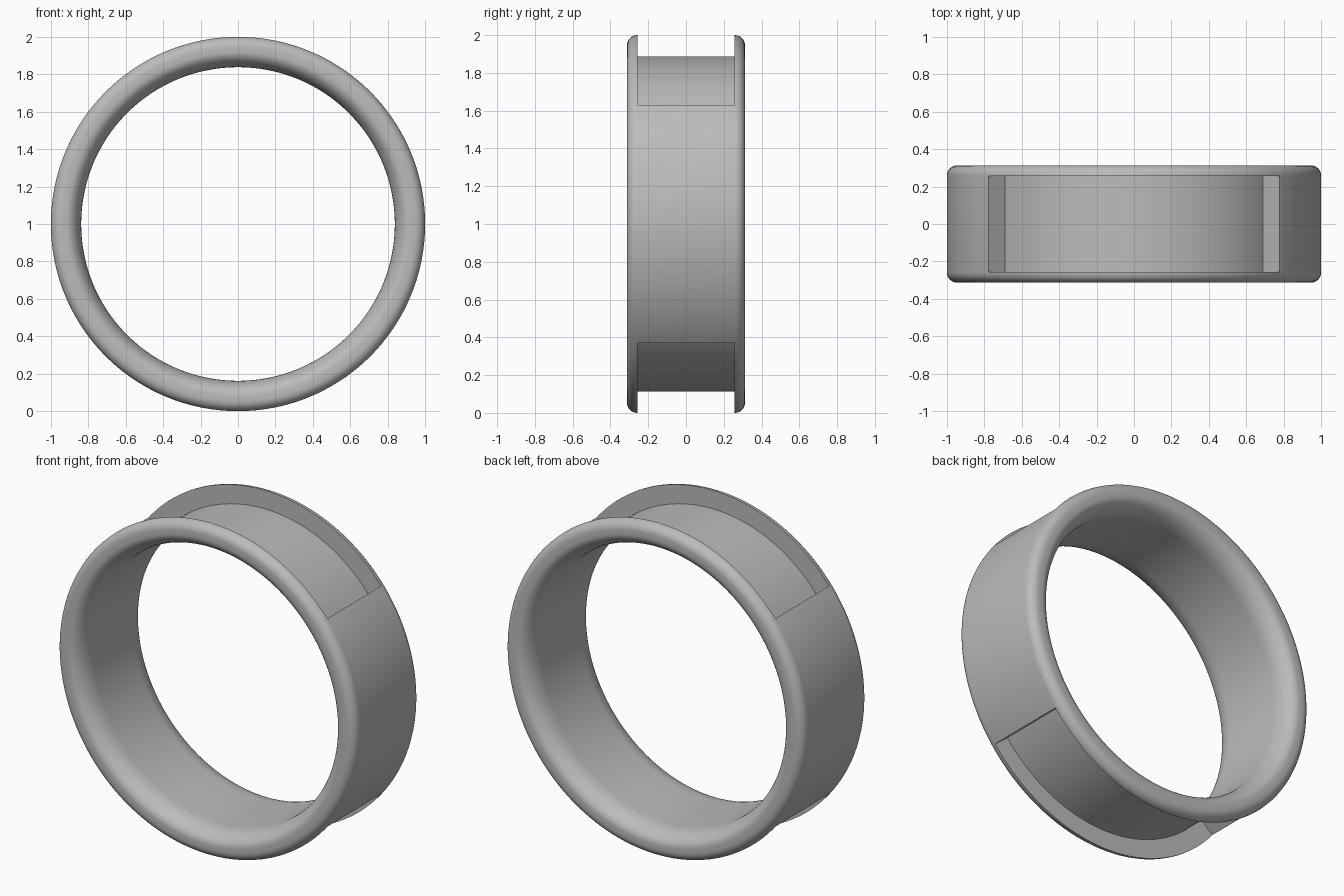
import bpy
import bmesh
from math import sin, cos, pi, radians

if "Cube" in bpy.data.objects:
    bpy.data.objects.remove(bpy.data.objects["Cube"], do_unlink=True)

SEGMENTS = 180
HALF_WIDTH = 0.313


def make_object(name, bm):
    bmesh.ops.recalc_face_normals(bm, faces=bm.faces)
    mesh = bpy.data.meshes.new(name)
    bm.to_mesh(mesh)
    bm.free()
    obj = bpy.data.objects.new(name, mesh)
    bpy.context.collection.objects.link(obj)
    return obj


def sweep(name, profile, start, end, steps, closed):
    """Sweep a closed (radius, y) profile about the ring's axis."""
    bm = bmesh.new()
    loops = []
    for i in range(steps if closed else steps + 1):
        a = start + (end - start) * i / steps
        loops.append([bm.verts.new((r * cos(a), y, 1 + r * sin(a))) for r, y in profile])
    n = len(profile)
    for i in range(steps):
        p, q = loops[i], loops[(i + 1) % len(loops)]
        for j in range(n):
            k = (j + 1) % n
            bm.faces.new((p[j], p[k], q[k], q[j]))
    if not closed:
        bm.faces.new(loops[0])
        bm.faces.new(loops[-1])
    return make_object(name, bm)


def arc(r, y, rr, ry, a0, a1, steps):
    """Elliptical corner of the cross-section."""
    return [(r + rr * cos(a0 + (a1 - a0) * i / steps),
             y + ry * sin(a0 + (a1 - a0) * i / steps)) for i in range(steps + 1)]


# Band: rounded outer corners, softly flared bore
outer = arc(0.945, HALF_WIDTH - 0.055, 0.055, 0.055, 0, pi / 2, 8)
inner = arc(0.92, HALF_WIDTH - 0.13, 0.082, 0.13, pi / 2, pi, 12)
half = outer + inner
profile = half + [(r, -y) for r, y in reversed(half)]
band = sweep("ring_band", profile, 0, 2 * pi, SEGMENTS, True)

# Recesses cut into the top and bottom of the band
floor_r, side = 0.888, 0.257
section = [(floor_r, -side), (1.1, -side), (1.1, side), (floor_r, side)]
for name, middle in (("top_recess_cutter", 90), ("bottom_recess_cutter", 270)):
    cutter = sweep(name, section, radians(middle - 51), radians(middle + 51), 51, False)
    cutter.hide_render = True
    mod = band.modifiers.new(name, "BOOLEAN")
    mod.operation = "DIFFERENCE"
    mod.solver = "EXACT"
    mod.object = cutter
    bpy.ops.object.select_all(action="DESELECT")
    band.select_set(True)
    bpy.context.view_layer.objects.active = band
    bpy.ops.object.modifier_apply(modifier=name)
    bpy.data.objects.remove(cutter, do_unlink=True)

# Grey metal
grey = bpy.data.materials.new("grey_metal")
grey.use_nodes = True
colour = (0.5, 0.5, 0.5, 1)
grey.diffuse_color = colour
grey.node_tree.nodes["Principled BSDF"].inputs["Base Color"].default_value = colour
band.data.materials.clear()
band.data.materials.append(grey)

bpy.ops.object.shade_smooth_by_angle(angle=radians(30))
